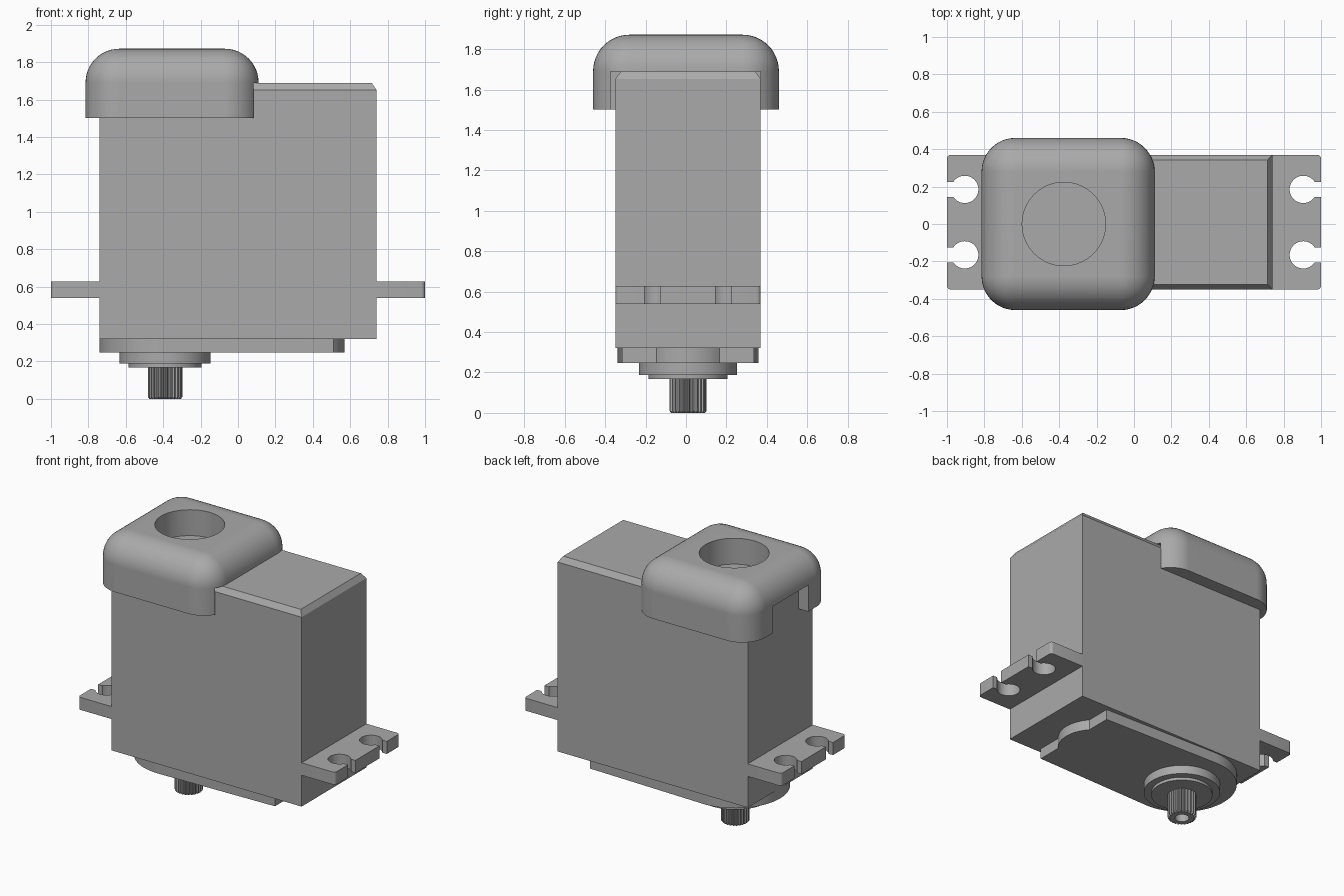
import bpy, bmesh
from math import sin, cos, pi, asin, radians
from mathutils import Vector

cube = bpy.data.objects.get("Cube")
if cube:
    bpy.data.objects.remove(cube, do_unlink=True)

GREY = (0.4, 0.4, 0.4)
grey = bpy.data.materials.new("mid grey")
grey.use_nodes = True
grey.diffuse_color = (*GREY, 1)
grey.node_tree.nodes["Principled BSDF"].inputs["Base Color"].default_value = (*GREY, 1)

CY = 0.01        # centre line of the case
HALF = 0.36      # half depth of the case
SHAFT_X = -0.39  # output shaft axis
CASE_TOP = 1.69


def finish(name, bm):
    bmesh.ops.recalc_face_normals(bm, faces=bm.faces)
    mesh = bpy.data.meshes.new(name)
    bm.to_mesh(mesh)
    bm.free()
    mesh.materials.append(grey)
    obj = bpy.data.objects.new(name, mesh)
    bpy.context.collection.objects.link(obj)
    return obj


def activate(obj):
    bpy.ops.object.select_all(action='DESELECT')
    obj.select_set(True)
    bpy.context.view_layer.objects.active = obj


def smooth(obj):
    activate(obj)
    bpy.ops.object.shade_smooth_by_angle(angle=radians(30))


def loft(name, sections):
    """Solid through matching outlines, each given as (points, z)."""
    bm = bmesh.new()
    rings = [[bm.verts.new((x, y, z)) for x, y in pts] for pts, z in sections]
    bm.faces.new(rings[0])
    bm.faces.new(rings[-1])
    for low, high in zip(rings, rings[1:]):
        for i in range(len(low)):
            j = (i + 1) % len(low)
            bm.faces.new((low[i], low[j], high[j], high[i]))
    return finish(name, bm)


def arc(cx, cy, r, start, end, steps):
    return [(cx + r * cos(start + (end - start) * i / steps),
             cy + r * sin(start + (end - start) * i / steps)) for i in range(steps + 1)]


def circle(cx, cy, r, n=64):
    return arc(cx, cy, r, 0, 2 * pi, n)[:-1]


def rect(x0, x1, y0, y1):
    return [(x0, y0), (x1, y0), (x1, y1), (x0, y1)]


def cut(obj, outline, z0, z1):
    cutter = loft("cutter", [(outline, z0), (outline, z1)])
    cutter.hide_render = True
    mod = obj.modifiers.new("cut", 'BOOLEAN')
    mod.operation = 'DIFFERENCE'
    mod.solver = 'EXACT'
    mod.object = cutter
    activate(obj)
    bpy.ops.object.modifier_apply(modifier=mod.name)
    bpy.data.objects.remove(cutter, do_unlink=True)


# Case with a chamfered top
side = rect(-0.74, 0.74, CY - HALF, CY + HALF)
top = rect(-0.715, 0.715, CY - HALF + 0.027, CY + HALF - 0.027)
loft("case", [(side, 0.32), (side, 1.652), (top, CASE_TOP)])

# Mounting ears with open screw slots
HOLE_R, SLOT = 0.073, 0.04
gap = asin(SLOT / HOLE_R)
ear = [(0.7, CY - HALF)] + arc(0.98, CY - HALF + 0.02, 0.02, -pi / 2, 0, 4)
for y in (CY - 0.175, CY + 0.175):
    ear += [(1, y - SLOT)] + arc(0.905, y, HOLE_R, -gap, gap - 2 * pi, 32) + [(1, y + SLOT)]
ear += arc(0.98, CY + HALF - 0.02, 0.02, 0, pi / 2, 4) + [(0.7, CY + HALF)]
for name, s in (("left_ear", 1), ("right_ear", -1)):
    outline = [(s * x, y) for x, y in ear]
    smooth(loft(name, [(outline, 0.54), (outline, 0.628)]))

# Gear cover: round at the shaft, tapering to a bumped end
BUMP_W, BUMP_H = 0.155, 0.06
bump_r = (BUMP_W ** 2 + BUMP_H ** 2) / (2 * BUMP_H)
spread = asin(BUMP_W / bump_r)
cover = arc(SHAFT_X, CY, 0.35, pi / 2, 3 * pi / 2, 40)
cover += [(0.51, CY - 0.327)]
cover += arc(0.57 - bump_r, CY, bump_r, -spread, spread, 16)
cover += [(0.51, CY + 0.327)]
smooth(loft("gear_cover", [(cover, 0.248), (cover, 0.322)]))

# Stepped shaft collar
for name, r, z0, z1 in (("shaft_boss", 0.243, 0.188, 0.25), ("shaft_bushing", 0.195, 0.168, 0.19)):
    ring = circle(SHAFT_X, CY, r)
    smooth(loft(name, [(ring, z0), (ring, z1)]))

# Splined output shaft with a screw hole
TEETH = 25


def spline(scale):
    pts = []
    for i in range(TEETH * 4):
        r = (0.092 if i % 4 < 2 else 0.083) * scale
        a = 2 * pi * i / (TEETH * 4)
        pts.append((SHAFT_X + r * cos(a), CY + r * sin(a)))
    return pts


shaft = loft("output_shaft", [(spline(0.92), 0), (spline(1), 0.01), (spline(1), 0.17)])
cut(shaft, circle(SHAFT_X, CY, 0.045, 32), -0.05, 0.12)

# Rounded cap over the top
lo, hi = Vector((-0.815, -0.46, 1.503)), Vector((0.11, 0.46, 1.872))
bm = bmesh.new()
bmesh.ops.create_cube(bm, size=1)
for v in bm.verts:
    v.co = [lo[i] + (v.co[i] + 0.5) * (hi[i] - lo[i]) for i in range(3)]
edges = [e for e in bm.edges if any(v.co.z > 1.7 for v in e.verts)]
bmesh.ops.bevel(bm, geom=edges, offset=0.18, segments=12, profile=0.5, affect='EDGES')
cap = finish("top_cap", bm)
cut(cap, rect(-0.02, 0.3, -0.373, 0.368), 1.4, CASE_TOP)
cut(cap, rect(-1, -0.73, -0.195, 0.205), 1.4, CASE_TOP)
cut(cap, circle(-0.375, 0, 0.223), 1.4, 2)
smooth(cap)
mod = cap.modifiers.new("weighted normals", 'WEIGHTED_NORMAL')
mod.keep_sharp = True
